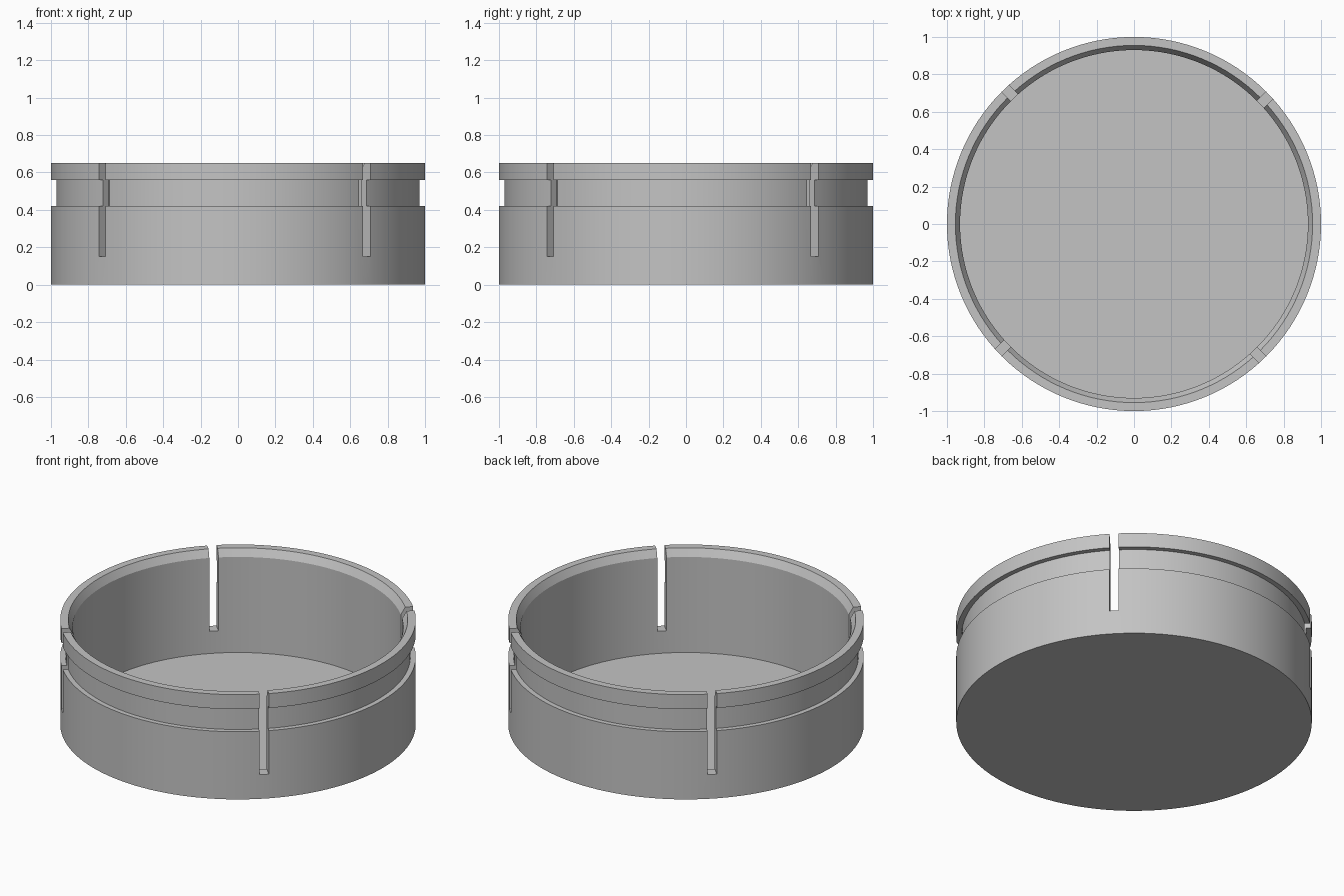
import bpy, bmesh, math
from mathutils import Matrix

if "Cube" in bpy.data.objects:
    bpy.data.objects.remove(bpy.data.objects["Cube"])

SEG = 128
SLOT_W, SLOT_Z = 0.052, 0.15

grey = bpy.data.materials.new("grey")
grey.diffuse_color = (0.55, 0.55, 0.55, 1)
grey.use_nodes = True
grey.node_tree.nodes["Principled BSDF"].inputs["Base Color"].default_value = grey.diffuse_color


def make_object(name, bm):
    bmesh.ops.recalc_face_normals(bm, faces=bm.faces)
    mesh = bpy.data.meshes.new(name)
    bm.to_mesh(mesh)
    bm.free()
    mesh.materials.append(grey)
    obj = bpy.data.objects.new(name, mesh)
    bpy.context.collection.objects.link(obj)
    return obj


# Round cup: closed floor, outer groove, chamfered inner lip (radius, height)
profile = [(1, 0), (1, 0.42), (0.97, 0.42), (0.97, 0.56), (1, 0.56), (1, 0.65),
           (0.955, 0.65), (0.93, 0.605), (0.93, 0.012)]
bm = bmesh.new()
rings = []
for r, z in profile:
    rings.append([bm.verts.new((r * math.cos(2 * math.pi * i / SEG),
                                r * math.sin(2 * math.pi * i / SEG), z))
                  for i in range(SEG)])
for a, b in zip(rings, rings[1:]):
    for i in range(SEG):
        j = (i + 1) % SEG
        bm.faces.new((a[i], a[j], b[j], b[i]))
bm.faces.new(rings[0])    # underside
bm.faces.new(rings[-1])   # inside floor
cup = make_object("cup", bm)

# Four slots, each with one wall on the diagonal
bm = bmesh.new()
for k in range(4):
    place = (Matrix.Rotation(math.radians(45 + 90 * k), 4, 'Z')
             @ Matrix.Translation((0.95, -SLOT_W / 2, SLOT_Z + 0.4))
             @ Matrix.Diagonal((0.3, SLOT_W, 0.8, 1)))
    bmesh.ops.create_cube(bm, size=1, matrix=place)
cutter = make_object("slot_cutter", bm)
cutter.hide_render = True

cut = cup.modifiers.new("slots", 'BOOLEAN')
cut.operation = 'DIFFERENCE'
cut.solver = 'EXACT'
cut.object = cutter

bpy.context.view_layer.objects.active = cup
cup.select_set(True)
bpy.ops.object.modifier_apply(modifier="slots")
bpy.data.objects.remove(cutter)
bpy.ops.object.shade_smooth_by_angle(angle=math.radians(20))
